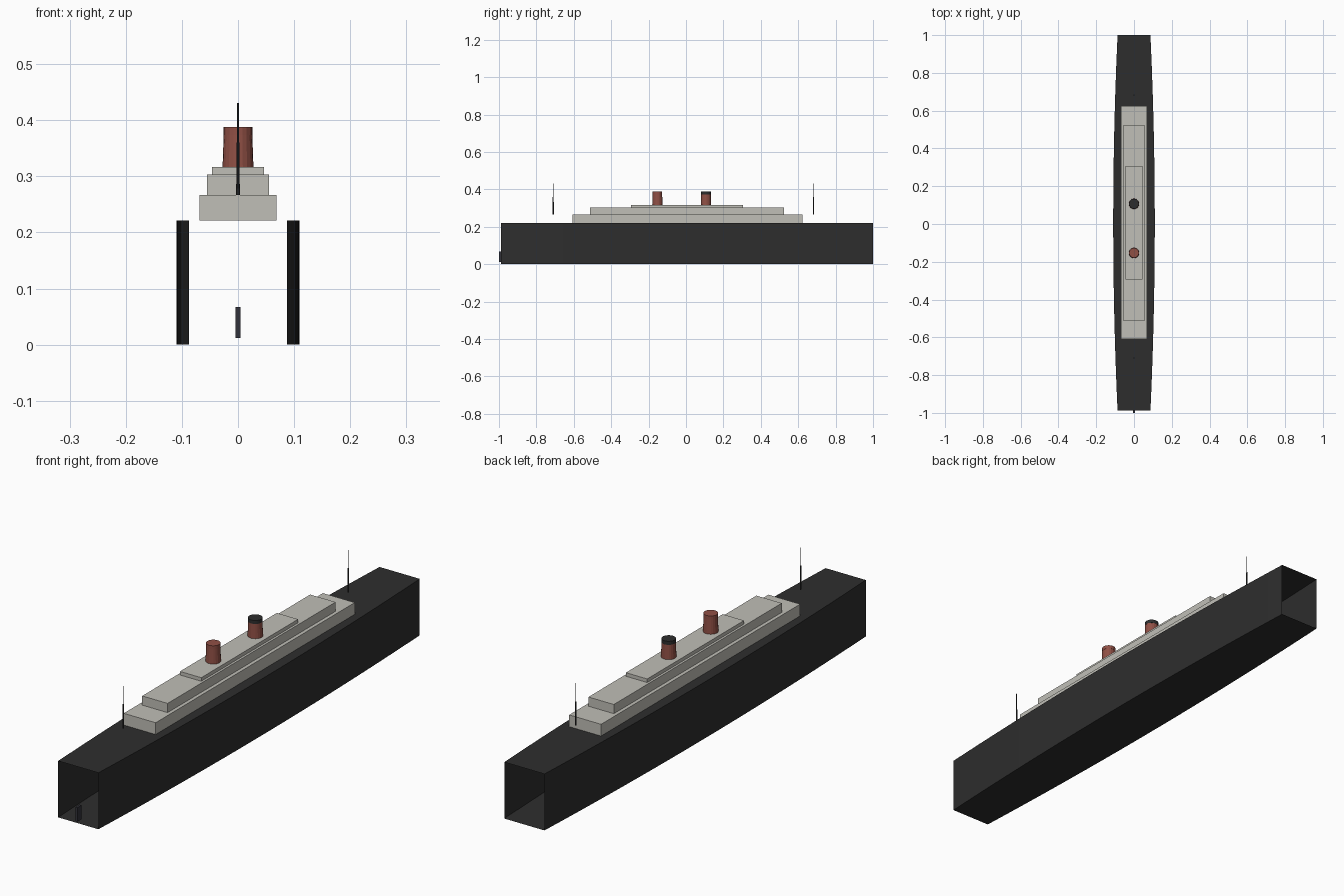
import bpy, bmesh

if "Cube" in bpy.data.objects:
    bpy.data.objects.remove(bpy.data.objects["Cube"], do_unlink=True)


def material(name, rgb):
    m = bpy.data.materials.new(name)
    m.use_nodes = True
    m.diffuse_color = (*rgb, 1)
    m.node_tree.nodes["Principled BSDF"].inputs["Base Color"].default_value = (*rgb, 1)
    return m


BLACK = material("hull black", (0.027, 0.027, 0.027))
CREAM = material("deckhouse cream", (0.53, 0.52, 0.475))
RED = material("funnel red", (0.28, 0.08, 0.06))
STEEL = material("rudder steel", (0.032, 0.032, 0.042))


def finish(name, bm, mat):
    mesh = bpy.data.meshes.new(name)
    bm.to_mesh(mesh)
    bm.free()
    mesh.materials.append(mat)
    obj = bpy.data.objects.new(name, mesh)
    bpy.context.collection.objects.link(obj)
    return obj


def box(name, half_width, y0, y1, z0, z1, mat):
    bm = bmesh.new()
    bmesh.ops.create_cube(bm, size=1)
    for v in bm.verts:
        v.co.x *= 2 * half_width
        v.co.y = y0 if v.co.y < 0 else y1
        v.co.z = z0 if v.co.z < 0 else z1
    return finish(name, bm, mat)


def cone(name, r0, r1, y, z0, z1, mat, sides=20):
    bm = bmesh.new()
    bmesh.ops.create_cone(bm, cap_ends=True, segments=sides,
                          radius1=r0, radius2=r1, depth=z1 - z0)
    bmesh.ops.translate(bm, verts=bm.verts, vec=(0, y, (z0 + z1) / 2))
    return finish(name, bm, mat)


# Hull: thin box-section tube, open at both ends, with gently bowed sides
STERN, BOW, HEIGHT, STEPS = -0.988, 1.0, 0.221, 24
bm = bmesh.new()
previous = None
for i in range(STEPS + 1):
    t = 2 * i / STEPS - 1
    w = 0.11 - 0.023 * t * t
    y = STERN + (BOW - STERN) * i / STEPS
    ring = [bm.verts.new((x, y, z))
            for x, z in ((-w, 0), (w, 0), (w, HEIGHT), (-w, HEIGHT))]
    if previous:
        for k in range(4):
            n = (k + 1) % 4
            bm.faces.new((previous[k], previous[n], ring[n], ring[k]))
    previous = ring
bmesh.ops.recalc_face_normals(bm, faces=bm.faces)
finish("hull", bm, BLACK)

# Rudder
box("rudder", 0.0045, -1.0, -0.975, 0.012, 0.067, STEEL)

# Stepped deckhouses
box("lower_deckhouse", 0.069, -0.608, 0.624, HEIGHT, 0.267, CREAM)
box("middle_deckhouse", 0.055, -0.514, 0.525, 0.267, 0.303, CREAM)
box("upper_deckhouse", 0.046, -0.293, 0.306, 0.303, 0.317, CREAM)

# Funnels with collars
for name, y, cap in (("front", -0.153, RED), ("rear", 0.107, BLACK)):
    cone(name + "_funnel", 0.0275, 0.0255, y, 0.317, 0.374, RED)
    cone(name + "_funnel_cap", 0.026, 0.026, y, 0.374, 0.388, cap)

# Masts: thicker lower pole and thin topmast
for name, y in (("front", -0.71), ("rear", 0.682)):
    cone(name + "_mast", 0.0032, 0.0028, y, 0.267, 0.36, BLACK, 8)
    cone(name + "_topmast", 0.0016, 0.0014, y, 0.36, 0.431, BLACK, 8)
